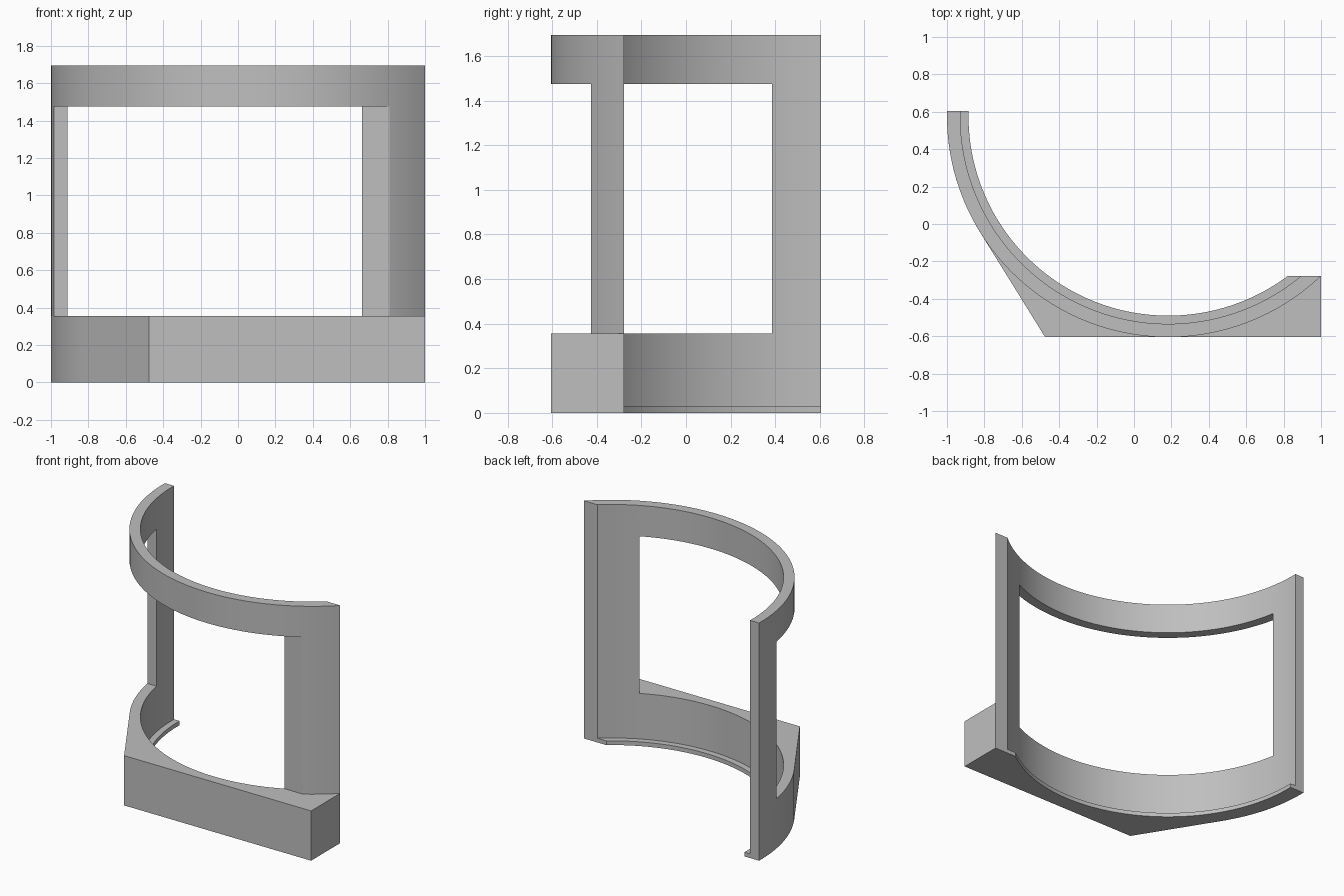
import bpy
import bmesh
from math import pi, sin, cos, asin

cube = bpy.data.objects.get("Cube")
if cube:
    bpy.data.objects.remove(cube, do_unlink=True)

# Shared plan: concentric arcs cut off by the back plane and the right-hand end plane
CX, CY = 0.183, 0.578
R_LIP, R_IN, R_OUT = 1.068, 1.112, 1.183
Y_BACK, Y_END, Y_FRONT = 0.605, -0.277, -0.605
BASE_TOP, RAIL_BOTTOM, TOP = 0.355, 1.475, 1.695
TANGENT = pi + 0.5555

grey = bpy.data.materials.new("plain grey")
grey.use_nodes = True
colour = (0.52, 0.52, 0.52, 1)
grey.diffuse_color = colour
grey.node_tree.nodes["Principled BSDF"].inputs["Base Color"].default_value = colour


def arc(r, end=None, n=72):
    """Points along an arc from the back plane to the end plane (or a given angle)."""
    a = pi - asin((Y_BACK - CY) / r)
    b = end or 2 * pi + asin((Y_END - CY) / r)
    return [(CX + r * cos(a + (b - a) * i / n), CY + r * sin(a + (b - a) * i / n))
            for i in range(n + 1)]


def prism(name, outline, z0, z1):
    """Extrude a plan outline between two heights."""
    bm = bmesh.new()
    face = bm.faces.new([bm.verts.new((x, y, z0)) for x, y in outline])
    top = bmesh.ops.extrude_face_region(bm, geom=[face])["geom"]
    bmesh.ops.translate(bm, vec=(0, 0, z1 - z0),
                        verts=[v for v in top if isinstance(v, bmesh.types.BMVert)])
    bmesh.ops.recalc_face_normals(bm, faces=bm.faces)
    mesh = bpy.data.meshes.new(name)
    bm.to_mesh(mesh)
    bm.free()
    mesh.materials.append(grey)
    obj = bpy.data.objects.new(name, mesh)
    bpy.context.collection.objects.link(obj)
    return obj


# Base: curved back wall with a straight-fronted block around it
base = prism("base_block",
             arc(R_IN) + [(1, Y_END), (1, Y_FRONT), (-0.475, Y_FRONT)]
             + arc(R_OUT, TANGENT, 30)[::-1], 0, BASE_TOP)

# Thin ledge along the inside of the base
ledge = prism("inner_ledge", arc(R_LIP) + arc(R_IN)[::-1], 0, 0.03)

# Curved frame: two posts and a top rail left by cutting the opening
frame = prism("curved_frame", arc(R_IN) + arc(R_OUT)[::-1], BASE_TOP, TOP)
cutter = prism("opening_cutter",
               [(-1.3, 0.385), (-1.3, -0.9), (1.3, -0.9), (1.3, -0.425),
                (0.17, -0.425), (0.17, 0.385)], BASE_TOP - 0.1, RAIL_BOTTOM)
cut = frame.modifiers.new("opening", "BOOLEAN")
cut.operation = "DIFFERENCE"
cut.solver = "EXACT"
cut.object = cutter
bpy.context.view_layer.objects.active = frame
bpy.ops.object.modifier_apply(modifier=cut.name)
bpy.data.objects.remove(cutter, do_unlink=True)

# Smooth curved walls, crisp corners
bpy.ops.object.select_all(action="DESELECT")
for obj in (base, ledge, frame):
    obj.select_set(True)
bpy.ops.object.shade_smooth_by_angle(angle=pi / 6)
